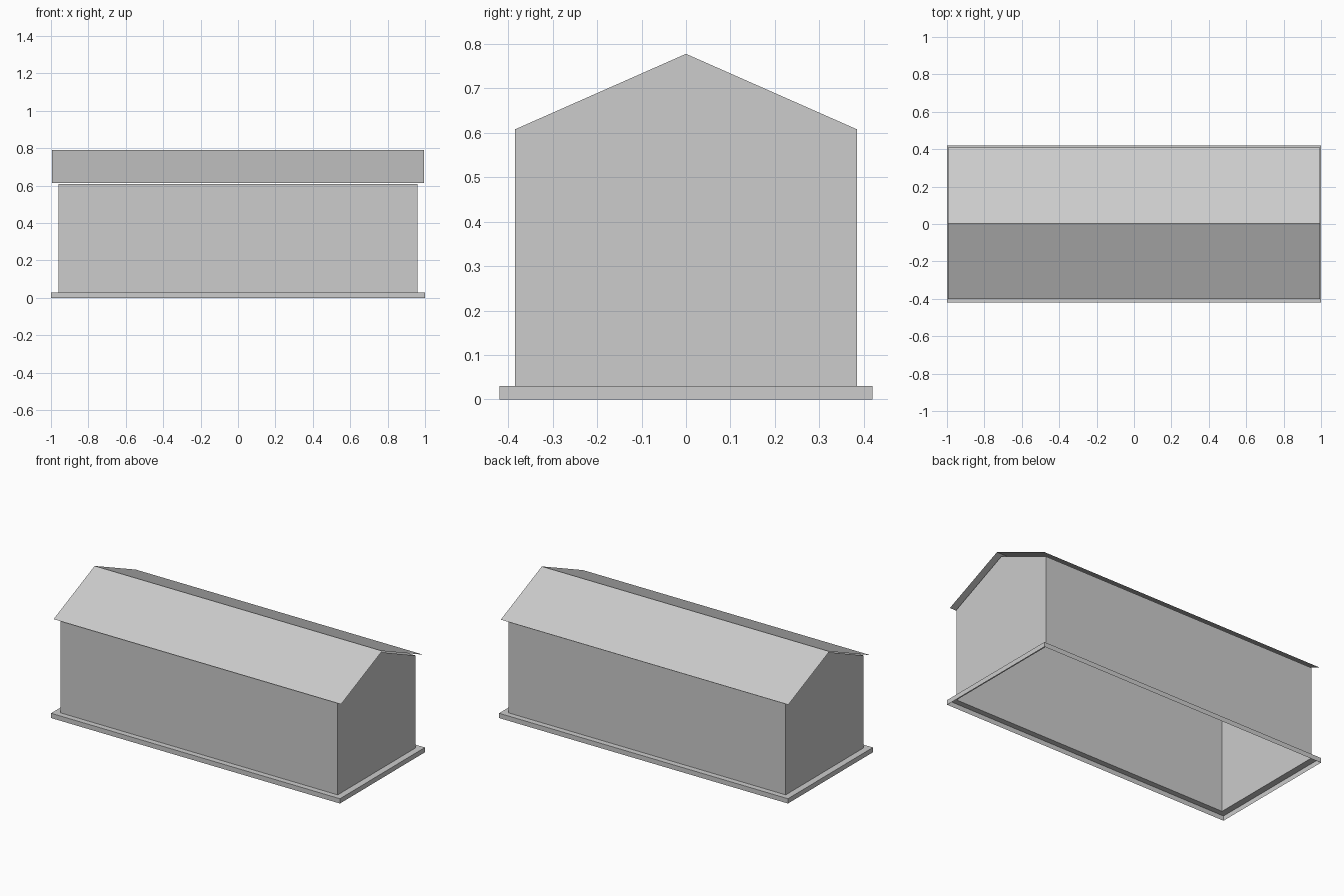
import bpy
import bmesh

cube = bpy.data.objects.get("Cube")
if cube:
    bpy.data.objects.remove(cube, do_unlink=True)

grey = bpy.data.materials.new("light grey")
grey.use_nodes = True
colour = (0.604, 0.604, 0.604, 1)
grey.diffuse_color = colour
grey.node_tree.nodes["Principled BSDF"].inputs["Base Color"].default_value = colour


def add_object(name, bm):
    mesh = bpy.data.meshes.new(name)
    bm.to_mesh(mesh)
    bm.free()
    mesh.materials.append(grey)
    obj = bpy.data.objects.new(name, mesh)
    bpy.context.collection.objects.link(obj)
    return obj


def ring(bm, x, y, z):
    """Rectangle of vertices, anticlockwise from above."""
    return [bm.verts.new((sx * x, sy * y, z))
            for sx, sy in ((-1, -1), (1, -1), (1, 1), (-1, 1))]


def bridge(bm, low, high):
    for i in range(4):
        j = (i + 1) % 4
        bm.faces.new((low[i], low[j], high[j], high[i]))


LENGTH, DEPTH = 0.96, 0.385          # half sizes of the walls
BASE_TOP, EAVE, PEAK = 0.03, 0.608, 0.778

# Foundation: hollow skirt with a flat ledge up to the walls
bm = bmesh.new()
bottom = ring(bm, 1, 0.42, 0)
edge = ring(bm, 1, 0.42, BASE_TOP)
inner = ring(bm, LENGTH, DEPTH, BASE_TOP)
bridge(bm, bottom, edge)
bridge(bm, edge, inner)
add_object("foundation", bm)

# Walls: long sides and pointed gable ends, open underneath
bm = bmesh.new()
low = ring(bm, LENGTH, DEPTH, BASE_TOP)
top = ring(bm, LENGTH, DEPTH, EAVE)
left_peak = bm.verts.new((LENGTH, 0, PEAK))
right_peak = bm.verts.new((-LENGTH, 0, PEAK))
bm.faces.new((low[0], low[1], top[1], top[0]))
bm.faces.new((low[2], low[3], top[3], top[2]))
bm.faces.new((low[1], low[2], top[2], left_peak, top[1]))
bm.faces.new((low[3], low[0], top[0], right_peak, top[3]))
add_object("walls", bm)

# Roof: thin folded sheet overhanging the walls
bm = bmesh.new()
profile = [(-0.402, 0.613), (0.004, 0.791), (0.41, 0.613)]
rows = [[bm.verts.new((x, y, z)) for x in (-0.995, 0.995)] for y, z in profile]
for a, b in zip(rows, rows[1:]):
    bm.faces.new((a[0], a[1], b[1], b[0]))
add_object("roof", bm)
